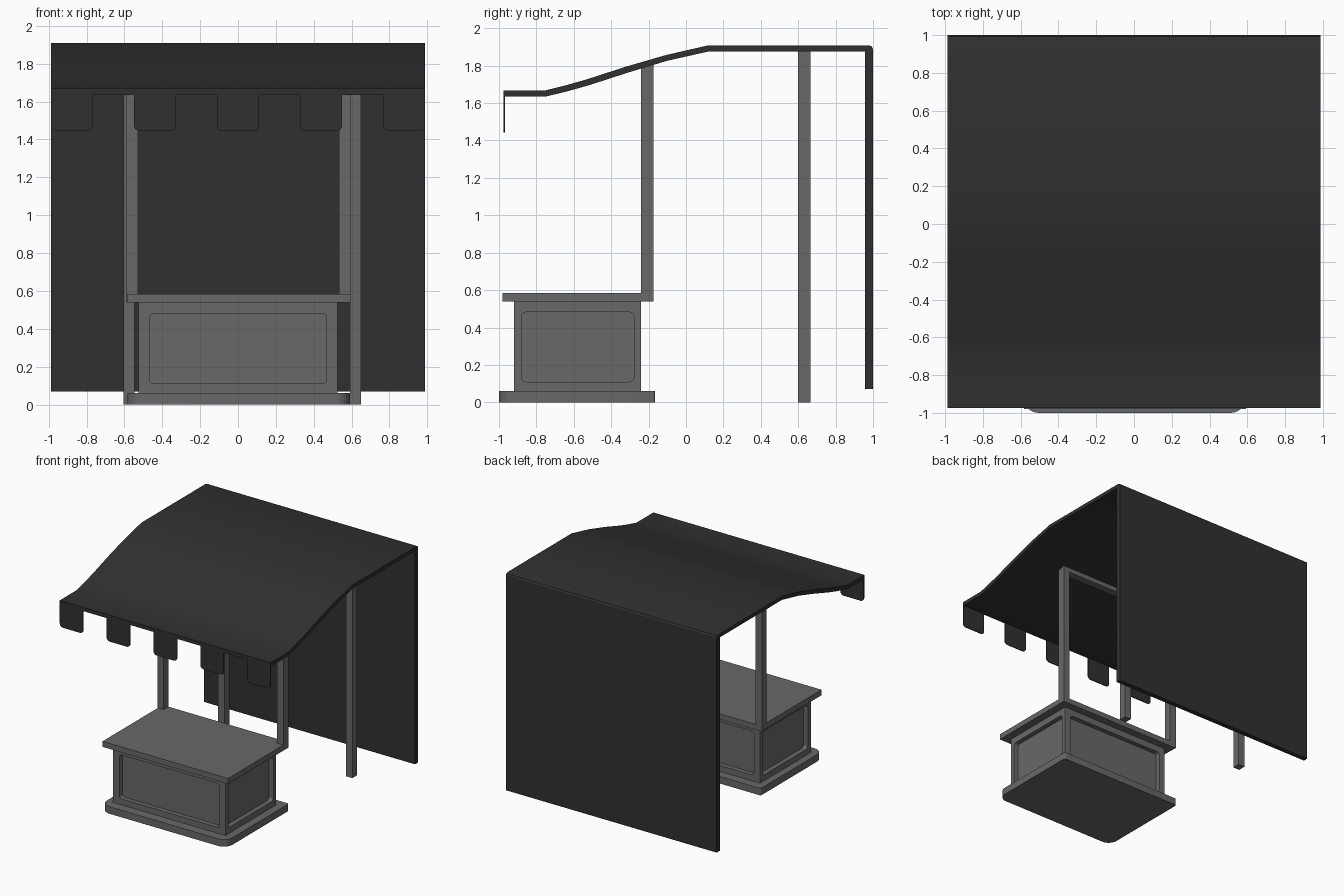
import bpy, bmesh, math
from mathutils import Vector

if "Cube" in bpy.data.objects:
    bpy.data.objects.remove(bpy.data.objects["Cube"])


def material(name, v):
    m = bpy.data.materials.new(name)
    m.diffuse_color = (v, v, v, 1)
    m.use_nodes = True
    m.node_tree.nodes["Principled BSDF"].inputs["Base Color"].default_value = m.diffuse_color
    return m


CLOTH = material("dark_cloth", 0.03)
WOOD = material("grey_wood", 0.14)


def extrude(name, pts, to3d, direction, mat):
    """Extrude a closed 2D outline, placed by to3d, along a direction."""
    bm = bmesh.new()
    face = bm.faces.new([bm.verts.new(to3d(*p)) for p in pts])
    res = bmesh.ops.extrude_face_region(bm, geom=[face])
    moved = [g for g in res["geom"] if isinstance(g, bmesh.types.BMVert)]
    bmesh.ops.translate(bm, verts=moved, vec=Vector(direction))
    bmesh.ops.recalc_face_normals(bm, faces=bm.faces[:])
    me = bpy.data.meshes.new(name)
    bm.to_mesh(me)
    bm.free()
    ob = bpy.data.objects.new(name, me)
    bpy.context.collection.objects.link(ob)
    me.materials.append(mat)
    return ob


def round_rect(a0, a1, b0, b1, radii, n=6):
    """Rectangle outline; radii run from (a0,b0) counter-clockwise."""
    pts = []
    corners = [(a0, b0, 1, 1), (a1, b0, -1, 1), (a1, b1, -1, -1), (a0, b1, 1, -1)]
    for i, ((a, b, sa, sb), r) in enumerate(zip(corners, radii)):
        if r == 0:
            pts.append((a, b))
            continue
        for k in range(n + 1):
            t = math.pi + (i + k / n) * math.pi / 2
            pts.append((a + sa * r + r * math.cos(t), b + sb * r + r * math.sin(t)))
    return pts


def box(name, x0, x1, y0, y1, z0, z1, radii=(0, 0, 0, 0), mat=WOOD):
    return extrude(name, round_rect(x0, x1, y0, y1, radii),
                   lambda a, b: (a, b, z0), (0, 0, z1 - z0), mat)


def smooth(ob, angle=20):
    bpy.ops.object.select_all(action='DESELECT')
    ob.select_set(True)
    bpy.context.view_layer.objects.active = ob
    bpy.ops.object.shade_smooth_by_angle(angle=math.radians(angle))


# canopy: wavy roof that folds down into the back wall
top = [(-0.975, 1.668), (-0.75, 1.668), (-0.635, 1.697), (-0.53, 1.727), (-0.32, 1.795),
       (-0.11, 1.856), (0.12, 1.909), (0.975, 1.909), (0.993, 1.904), (1.0, 1.89), (1.0, 0.07)]
under = [(0.958, 0.07), (0.958, 1.877), (0.125, 1.877), (-0.105, 1.825), (-0.31, 1.763),
         (-0.52, 1.695), (-0.63, 1.664), (-0.745, 1.636), (-0.975, 1.636)]
canopy = extrude("canopy", top + under, lambda y, z: (-0.988, y, z), (1.976, 0, 0), CLOTH)
smooth(canopy)

# hanging tabs along the canopy's front edge
w = 1.976 / 9
for i in range(5):
    x0 = -0.988 + 2 * i * w
    extrude(f"valance_tab_{i + 1}", round_rect(x0, x0 + w, 1.444, 1.64, (0.03, 0.03, 0, 0)),
            lambda x, z: (x, -0.975, z), (0, 0.008, 0), CLOTH)

# counter base with rounded front corners, and counter top
base = box("counter_base", -0.585, 0.592, -1.0, -0.165, 0, 0.06, (0.08, 0.08, 0.015, 0.015))
smooth(base, 30)
box("counter_top", -0.583, 0.593, -0.98, -0.175, 0.538, 0.585)

# counter body with a recessed rounded panel on each side
X, Y0, Y1, D = 0.525, -0.92, -0.24, 0.04
body = box("counter_body", -X, X, Y0, Y1, 0.06, 0.54)
R = (0.025,) * 4
cutters = []
for y, d in ((Y0 - 0.05, 0.05 + D), (Y1 + 0.05, -0.05 - D)):
    cutters.append(extrude("panel_cutter", round_rect(-0.468, 0.468, 0.11, 0.482, R),
                           lambda a, b: (a, y, b), (0, d, 0), WOOD))
for s in (-1, 1):
    cutters.append(extrude("panel_cutter", round_rect(-0.88, -0.278, 0.11, 0.482, R),
                           lambda a, b: (s * (X + 0.05), a, b), (-s * (0.05 + D), 0, 0), WOOD))
for c in cutters:
    mod = body.modifiers.new("panel", 'BOOLEAN')
    mod.operation, mod.solver, mod.object = 'DIFFERENCE', 'EXACT', c
    bpy.context.view_layer.objects.active = body
    bpy.ops.object.modifier_apply(modifier=mod.name)
    bpy.data.objects.remove(c)

# posts: front pair stands on the counter, back pair on the ground
for side, fx, bx in (("left", -0.588, -0.606), ("right", 0.534, 0.591)):
    box(f"front_post_{side}", fx, fx + 0.06, -0.24, -0.175, 0.54, 1.77)
    box(f"back_post_{side}", bx, bx + 0.06, 0.6, 0.665, 0, 1.87)

# cross beams under the roof
box("front_beam", -0.588, 0.594, -0.24, -0.175, 1.765, 1.808)
box("back_beam", -0.606, 0.651, 0.6, 0.665, 1.865, 1.895)
